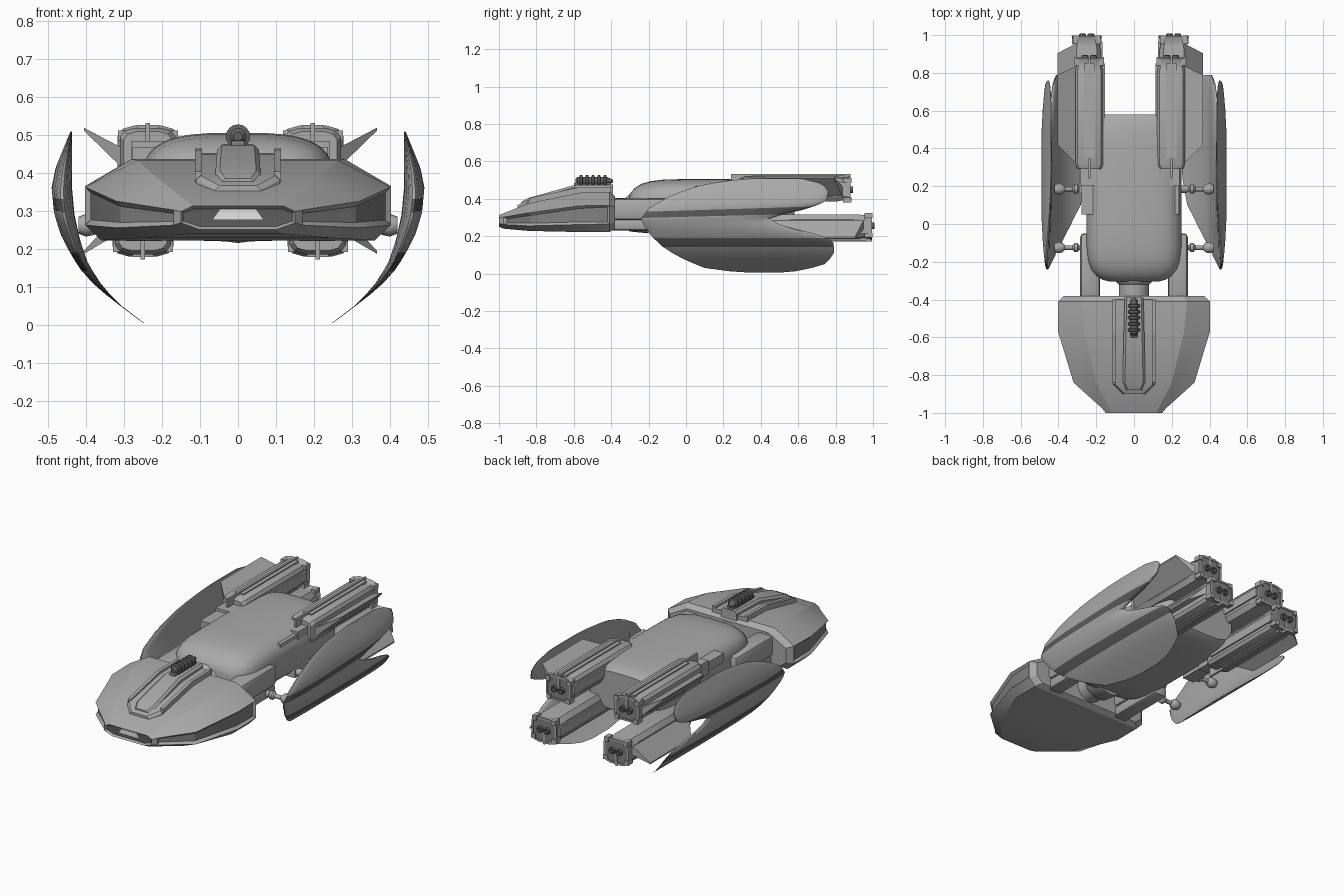
import bpy, bmesh, math
from mathutils import Matrix, Vector

if "Cube" in bpy.data.objects:
    bpy.data.objects.remove(bpy.data.objects["Cube"])

def material(name, v):
    m = bpy.data.materials.new(name)
    m.diffuse_color = (v, v, v, 1)
    m.use_nodes = True
    m.node_tree.nodes["Principled BSDF"].inputs["Base Color"].default_value = m.diffuse_color
    return m

HULL = material("hull grey", 0.40)
STRIPE = material("stripe dark grey", 0.11)
RECESS = material("recess grey", 0.22)
METAL = material("gun metal", 0.12)
LIGHT = material("window pale", 0.80)

def finish(name, bm, mats, smooth=30):
    bmesh.ops.recalc_face_normals(bm, faces=bm.faces)
    me = bpy.data.meshes.new(name)
    bm.to_mesh(me)
    bm.free()
    ob = bpy.data.objects.new(name, me)
    bpy.context.collection.objects.link(ob)
    for m in mats:
        me.materials.append(m)
    if smooth:
        bpy.ops.object.select_all(action='DESELECT')
        ob.select_set(True)
        bpy.context.view_layer.objects.active = ob
        bpy.ops.object.shade_smooth_by_angle(angle=math.radians(smooth))
    return ob

def loft_bm(rings):
    bm = bmesh.new()
    vs = [[bm.verts.new(p) for p in r] for r in rings]
    n = len(rings[0])
    for a, b in zip(vs, vs[1:]):
        for i in range(n):
            bm.faces.new((a[i], a[(i + 1) % n], b[(i + 1) % n], b[i]))
    caps = bm.faces.new(vs[0]), bm.faces.new(vs[-1])
    bmesh.ops.recalc_face_normals(bm, faces=bm.faces)
    return bm, caps

def loft(name, rings, mat=HULL, smooth=30):
    return finish(name, loft_bm(rings)[0], [mat], smooth)

def box(name, x0, x1, y0, y1, z0, z1, mat=HULL, bevel=0.0):
    ring = lambda y: [(x0, y, z0), (x1, y, z0), (x1, y, z1), (x0, y, z1)]
    bm, _ = loft_bm([ring(y0), ring(y1)])
    if bevel:
        bmesh.ops.bevel(bm, geom=bm.edges[:], offset=bevel, segments=2, affect='EDGES', profile=0.5)
    return finish(name, bm, [mat])

def lathe(name, pts, origin, axis, mat=HULL, n=16):
    """pts = (distance along axis, radius)"""
    q = Vector(axis).to_track_quat('Z', 'Y')
    o = Vector(origin)
    rings = [[o + q @ Vector((r * math.cos(2 * math.pi * i / n), r * math.sin(2 * math.pi * i / n), d))
              for i in range(n)] for d, r in pts]
    return loft(name, rings, mat, 40)

def lerp(table, t):
    for (a, u), (b, v) in zip(table, table[1:]):
        if t <= b:
            return u + (v - u) * max(0, t - a) / (b - a)
    return table[-1][1]

# Command head: faceted loft, recessed sides and nose window
def head_ring(y, w, s, zt, zu, zl, wb, zb):
    half = [(s, zt), (w, zu), (w, zl), (wb, zb)]
    return [(x, y, z) for x, z in half] + [(-x, y, z) for x, z in reversed(half)]

bm, caps = loft_bm([head_ring(*r) for r in (
    (-1.00, .150, .120, .312, .298, .268, .100, .250),
    (-.975, .170, .130, .322, .302, .262, .120, .240),
    (-.84, .320, .200, .376, .325, .255, .250, .228),
    (-.57, .402, .265, .432, .362, .262, .360, .222),
    (-.41, .402, .280, .436, .365, .265, .360, .222),
    (-.38, .370, .260, .415, .355, .275, .330, .240))])
for s in (-1, 1):
    side = [f for f in bm.faces if f.normal.x * s > .3 and abs(f.normal.z) < .25
            and -.95 < f.calc_center_median().y < -.42 and f not in caps]
    bmesh.ops.inset_region(bm, faces=side, thickness=.014, depth=-.014)
    for f in side:
        f.material_index = 1
bmesh.ops.inset_region(bm, faces=[caps[0]], thickness=.008, depth=-.012)
caps[0].material_index = 2
finish("command_head", bm, [HULL, RECESS, STRIPE], 20)
loft("nose_window", [[(-.068, y, .276), (.068, y, .276), (.048, y, .304), (-.048, y, .304)]
                     for y in (-.994, -.986)], LIGHT, 0)

# Hood on top of the head, with central ridge and side rails
def ridge(name, rows, mat=HULL):
    loft(name, [[(-w, y, z - .09), (w, y, z - .09), (w, y, z - .012), (w - .012, y, z),
                 (-w + .012, y, z), (-w, y, z - .012)] for y, w, z in rows], mat, 20)

ridge("hood", [(-.90, .06, .366), (-.85, .11, .392), (-.58, .11, .448), (-.40, .11, .452)])
ridge("hood_ridge", [(-.88, .045, .385), (-.84, .06, .405), (-.60, .055, .472), (-.39, .05, .475)])
for s in (-1, 1):
    loft("hood_rail", [[(s * a, y, z + d) for a, d in ((.095, -.03), (.113, -.03), (.113, .008), (.095, .008))]
                       for y, z in ((-.84, .395), (-.58, .452), (-.40, .456))], HULL, 0)

# Gun: stack of cooling rings on a mount
box("gun_mount", -.018, .018, -.60, -.40, .465, .485, RECESS, .004)
rings = [(0, .012), (.01, .022)]
for k in range(5):
    d = .02 + k * .032
    rings += [(d, .022), (d + .003, .032), (d + .015, .032), (d + .018, .022)]
lathe("gun", rings + [(.17, .02), (.20, .008)], (0, -.59, .495), (0, 1, 0), METAL)

# Main body: rounded superellipse loft
def body_ring(y, k, n=40, e=2 / 3.2):
    p = lambda v: math.copysign(abs(v) ** e, v)
    return [(.252 * k[0] * p(math.cos(2 * math.pi * i / n)), y,
             .362 + .143 * k[1] * p(math.sin(2 * math.pi * i / n))) for i in range(n)]

loft("main_body", [body_ring(y, (a, b)) for y, a, b in (
    (-.305, .50, .35), (-.295, .66, .50), (-.275, .80, .66), (-.24, .91, .82), (-.19, .97, .92),
    (-.12, 1, .98), (-.02, 1, 1), (.2, 1, 1), (.42, 1, .97), (.51, .97, .93), (.56, .9, .85), (.58, .82, .76))],
    HULL, 40)

# Neck between head and body
lathe("neck", [(0, .08), (.08, .08), (.10, .10), (.2, .11)], (0, -.40, .325), (0, 1, 0), HULL, 24)
for s in (-1, 1):
    a, b = sorted((s * .18, s * .285))
    box("neck_beam_upper", a, b, -.42, -.05, .285, .402, HULL, .02)
    box("neck_beam_lower", a + .008, b - .008, -.42, -.05, .23, .29, HULL, .015)

# Curved side wings, notched at the back, striped on the outside
FRONT = [(.005, .34), (.01, .25), (.03, .1), (.07, 0), (.13, -.11), (.2, -.185), (.27, -.23), (.31, -.24),
         (.36, -.2), (.42, -.08), (.47, .07), (.495, .2), (.508, .35)]
BACK = [(.005, .5), (.015, .62), (.05, .74), (.1, .79), (.15, .79), (.18, .785), (.21, .7), (.235, .6),
        (.26, .5), (.29, .45), (.31, .52), (.325, .61), (.35, .7), (.38, .75), (.44, .76), (.48, .73), (.508, .62)]
OUTER = [(.0, .243), (.07, .337), (.125, .4), (.18, .437), (.24, .468), (.30, .484), (.36, .49), (.41, .48),
         (.455, .463), (.51, .44)]
INNER = [(.0, .241), (.06, .32), (.11, .362), (.16, .394), (.22, .415), (.29, .43), (.36, .437), (.51, .436)]
ROWS = [.005, .012, .03, .05, .08, .11, .143, .165, .19, .21, .235, .26, .28, .29, .30, .31, .328, .345, .36,
        .38, .41, .44, .47, .485, .50, .508]
COLS = [0, .015, .05, .12, .25, .4, .6, .75, .88, .95, .985, 1]

def wing(s):
    bm = bmesh.new()
    grid = {}
    for r, z in enumerate(ROWS):
        y0, y1 = lerp(FRONT, z), lerp(BACK, z)
        o, i = lerp(OUTER, z), lerp(INNER, z)
        for c, t in enumerate(COLS):
            f = .15 + .85 * min(1, math.sin(math.pi * t) ** .5 * 1.15)
            m = (o + i) / 2
            y = y0 + (y1 - y0) * t
            zz = z + .035 * (y - .25) * max(0, 1 - abs(z - .335) / .1)
            for k, x in enumerate((m + (o - m) * f, m + (i - m) * f)):
                grid[r, c, k] = bm.verts.new((s * x, y, zz))
    R, C = len(ROWS), len(COLS)
    def quad(r, *keys):
        f = bm.faces.new([grid[k] for k in keys])
        z = (ROWS[r] + ROWS[min(r + 1, R - 1)]) / 2
        f.material_index = int(keys[0][2] == 0 and (.143 < z < .19 or .31 < z < .345))
    for r in range(R - 1):
        for c in range(C - 1):
            for k in (0, 1):
                quad(r, (r, c, k), (r, c + 1, k), (r + 1, c + 1, k), (r + 1, c, k))
        for c in (0, C - 1):
            quad(r, (r, c, 0), (r + 1, c, 0), (r + 1, c, 1), (r, c, 1))
    for r in (0, R - 1):
        for c in range(C - 1):
            quad(r, (r, c, 0), (r, c + 1, 0), (r, c + 1, 1), (r, c, 1))
    finish("side_wing", bm, [HULL, STRIPE], 35)

for s in (-1, 1):
    wing(s)
    # Ball-ended struts holding the wing
    for y in (-.125, .185):
        lathe("wing_strut", [(0, .02), (.05, .02), (.06, .012), (.07, .024), (.085, .024), (.095, .012), (.135, .012),
                             (.15, .026), (.17, .03), (.19, .022)], (s * .23, y, .262), (s, 0, 0), HULL)

# Engine nacelles: upper pair and lower pair (flipped, set further back)
def nacelle(label, s, cx, cz, y0, y1, up, fin_tip):
    P = lambda x, y, z: (cx + s * x, y, cz + up * z)
    half = [(.034, .07), (.062, .062), (.074, .045), (.074, -.035), (.055, -.062)]
    section = half + [(-x, z) for x, z in reversed(half)]
    ring = lambda y, k: [P(x * k, y, z * k) for x, z in section]
    bm, caps = loft_bm([ring(y0, .86), ring(y0 + .025, 1), ring(y1 - .07, 1), ring(y1 - .05, .93),
                        ring(y1 - .02, .95), ring(y1, 1.08)])
    bmesh.ops.inset_region(bm, faces=[caps[1]], thickness=.012, depth=0)
    caps[1].material_index = 1
    for v in bmesh.ops.extrude_discrete_faces(bm, faces=[caps[1]])['faces'][0].verts:
        v.co.y -= .004
    finish(label + "_nacelle", bm, [HULL, RECESS], 25)
    def slab(name, x0, x1, ya, yb, z0, z1, mat=HULL):
        loft(label + name, [[P(x, y, z) for x, z in ((x0, z0), (x1, z0), (x1, z1), (x0, z1))] for y in (ya, yb)], mat, 0)
    # raised rails, end prongs and forward boom
    slab("_top_rail", -.028, .028, y0 + .06, y1 - .03, .06, .077)
    slab("_keel", -.006, .006, y0 - .05, y1, .0, .083)
    slab("_side_rail", -.083, -.07, y0 + .05, y1 - .03, -.02, .03)
    slab("_boom_rear", -.05, .045, y0 - .09, y0 + .02, -.045, .035)
    slab("_boom_front", -.035, .04, y0 - .24, y0 - .08, -.03, .02)
    for x, z in ((-.066, .05), (.066, .05), (-.06, -.055), (.06, -.055)):
        slab("_end_prong", x - .013, x + .013, y1 - .04, y1 + .004, z - .013, z + .013)
    # twin exhaust nozzles
    for x in (-.022, .022):
        lathe(label + "_nozzle", [(0, .018), (.02, .018), (.022, .011), (.008, .008)],
              P(x, y1 - .008, 0), (0, 1, 0), METAL, 12)
    # outward fin, tapered from root to tip
    tx, tz = fin_tip
    loft(label + "_fin", [[P(x, a, z - h), P(x, b, z - h), P(x, b, z + h), P(x, a, z + h)] for x, a, b, z, h in (
        (.06, y0 + .02, y1 - .04, -.015, .028), (tx, y0 + .13, y1 - .09, tz, .004))], HULL, 0)

for s in (-1, 1):
    nacelle("upper", s, -.02 + s * .217, .448, .29, .88, 1, (.168, .066))
    nacelle("lower", s, -.02 + s * .230, .255, .40, .994, -1, (.155, .064))
